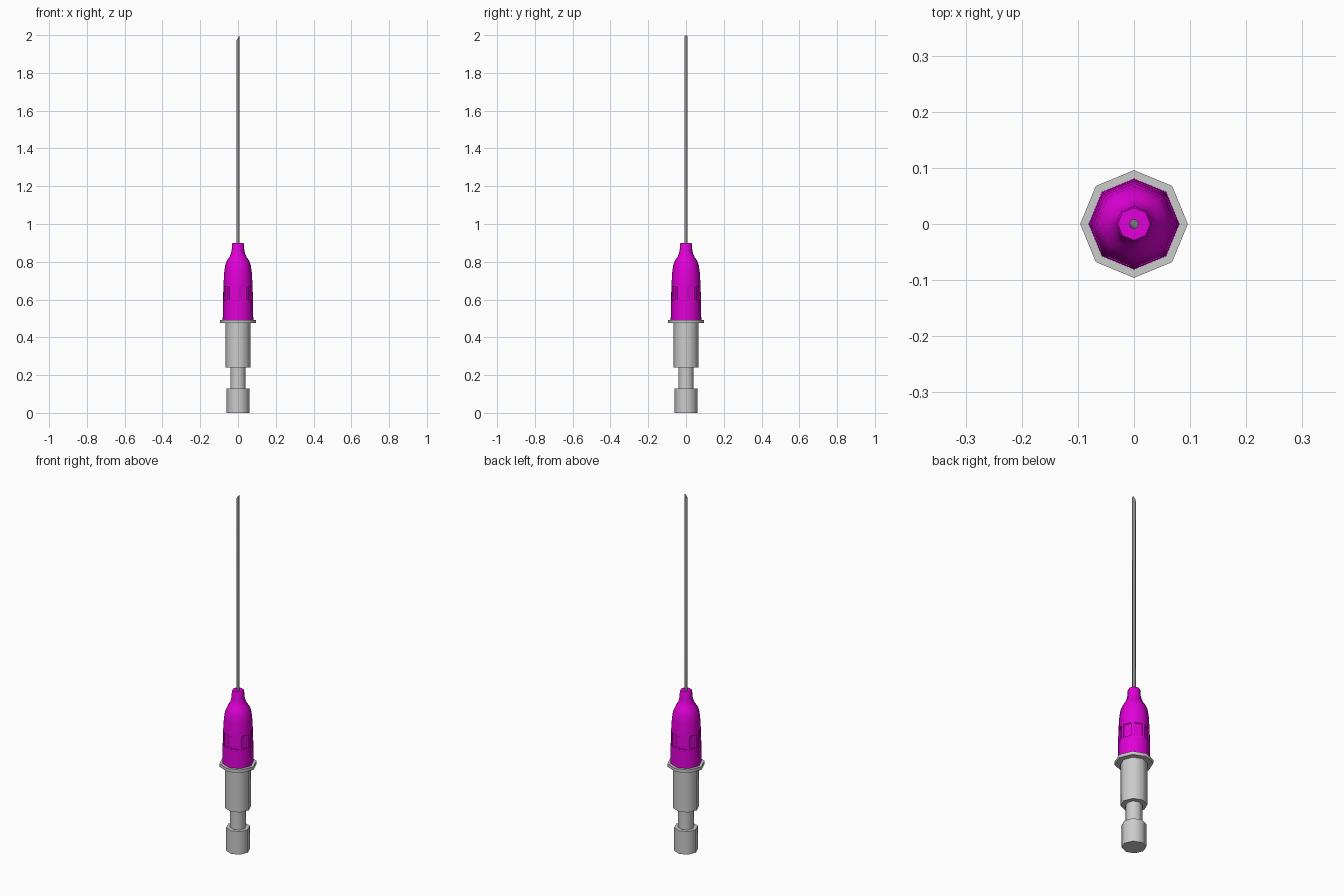
import bpy, bmesh, math

if "Cube" in bpy.data.objects:
    bpy.data.objects.remove(bpy.data.objects["Cube"])

SIDES = 8


def material(name, color):
    m = bpy.data.materials.new(name)
    m.diffuse_color = color
    m.use_nodes = True
    m.node_tree.nodes["Principled BSDF"].inputs["Base Color"].default_value = m.diffuse_color
    return m


def lathe(name, profile, mat=None, edit=None):
    """Spin an (r, z) profile into a capped eight-sided solid."""
    bm = bmesh.new()
    rings = []
    for r, z in profile:
        rings.append([bm.verts.new((r * math.cos(2 * math.pi * i / SIDES),
                                    r * math.sin(2 * math.pi * i / SIDES), z))
                      for i in range(SIDES)])
    for a, b in zip(rings, rings[1:]):
        for i in range(SIDES):
            j = (i + 1) % SIDES
            bm.faces.new((a[i], a[j], b[j], b[i]))
    bm.faces.new(rings[0][::-1])
    bm.faces.new(rings[-1])
    bm.normal_update()
    if edit:
        edit(bm, rings)
    mesh = bpy.data.meshes.new(name)
    bm.to_mesh(mesh)
    bm.free()
    ob = bpy.data.objects.new(name, mesh)
    bpy.context.collection.objects.link(ob)
    if mat:
        mesh.materials.append(mat)
    bpy.ops.object.select_all(action='DESELECT')
    ob.select_set(True)
    bpy.context.view_layer.objects.active = ob
    bpy.ops.object.shade_smooth_by_angle(angle=math.radians(50))
    return ob


magenta = material("magenta_plastic", (0.75, 0.0, 0.68, 1))
steel = material("dark_steel", (0.25, 0.25, 0.25, 1))


# recessed grip window in every facet of the hub
def grip_windows(bm, rings):
    band = [f for f in bm.faces if len(f.verts) == 4
            and 0.60 < f.calc_center_median().z < 0.66]
    bmesh.ops.inset_individual(bm, faces=band, thickness=0.012)
    bmesh.ops.inset_individual(bm, faces=band, thickness=0.0005, depth=-0.006)


# slanted needle point
def bevel_tip(bm, rings):
    for v in rings[-1]:
        v.co.z = 1.985 + v.co.x / 0.009 * 0.015


# grey connector: foot, neck, barrel and flange
lathe("connector", [(0.061, 0), (0.061, 0.13), (0.041, 0.13), (0.041, 0.24),
                    (0.067, 0.24), (0.067, 0.475), (0.096, 0.475), (0.096, 0.493),
                    (0.075, 0.493)])

# coloured hub
lathe("hub", [(0.081, 0.49), (0.0795, 0.588), (0.077, 0.678), (0.073, 0.745),
              (0.067, 0.785), (0.058, 0.807), (0.046, 0.824), (0.038, 0.842),
              (0.033, 0.865), (0.032, 0.895), (0.029, 0.90)],
      magenta, grip_windows)

# needle
lathe("needle", [(0.009, 0.88), (0.009, 1.985)], steel, bevel_tip)
